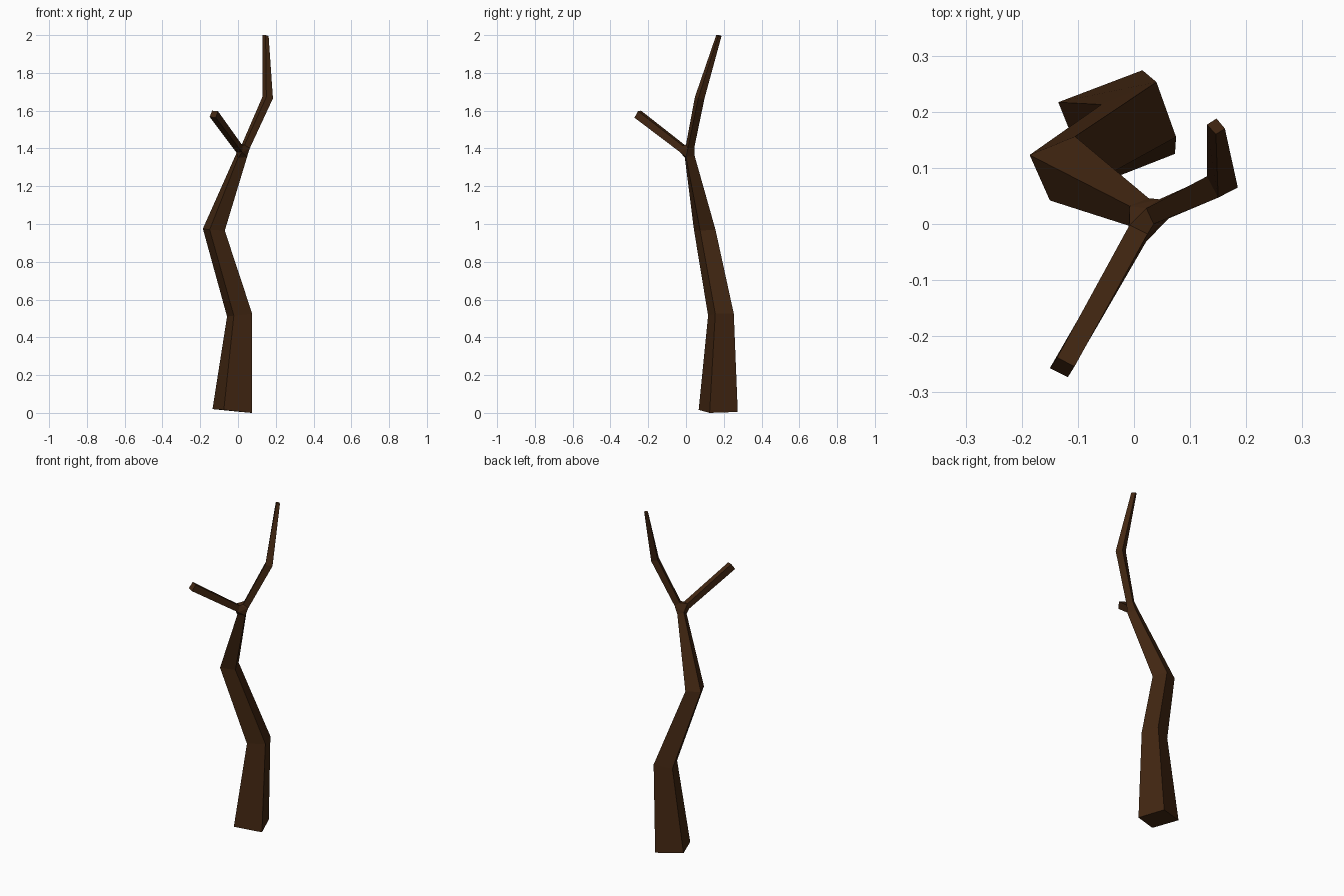
import bpy, bmesh

if "Cube" in bpy.data.objects:
    bpy.data.objects.remove(bpy.data.objects["Cube"])

bark = bpy.data.materials.new("bark")
bark.diffuse_color = (0.055, 0.02, 0.006, 1)
bark.use_nodes = True
bark.node_tree.nodes["Principled BSDF"].inputs["Base Color"].default_value = bark.diffuse_color
bm = bmesh.new()


def loft(rings, cap_start=False):
    """Square sections joined into a limb; returns first and last ring."""
    vs = [[bm.verts.new(p) for p in r] for r in rings]
    for a, b in zip(vs, vs[1:]):
        for i in range(4):
            j = (i + 1) % 4
            bm.faces.new((a[i], a[j], b[j], b[i]))
    cap = vs[0] if cap_start else vs[-1]
    bm.faces.new(cap)
    return vs[0], vs[-1]


# crooked trunk, from the foot to the fork
_, fork = loft([
    [(-.135, .217, .02), (.015, .274, .005), (.073, .125, 0), (-.075, .067, .016)],
    [(-.058, .213, .51), (.04, .253, .525), (.075, .155, .525), (-.022, .117, .515)],
    [(-.186, .123, .975), (-.105, .156, .97), (-.07, .075, .965), (-.15, .042, .97)],
    [(-.008, .032, 1.375), (.026, .046, 1.36), (.048, .0, 1.355), (.0, -.006, 1.35)],
], cap_start=True)

# tall upper branch
upper, _ = loft([
    [(.022, .028, 1.425), (.045, .044, 1.405), (.062, .01, 1.40), (.035, .0, 1.42)],
    [(.13, .085, 1.675), (.165, .098, 1.665), (.185, .065, 1.665), (.15, .047, 1.672)],
    [(.13, .177, 2.0), (.147, .188, 1.995), (.162, .17, 1.995), (.146, .16, 2.0)],
])

# short side branch
side, _ = loft([
    [(-.008, -.002, 1.415), (.024, -.018, 1.415), (.022, -.031, 1.38), (-.01, -.014, 1.38)],
    [(-.137, -.238, 1.6), (-.106, -.254, 1.597), (-.118, -.273, 1.563), (-.15, -.257, 1.567)],
])

# fork: hull between the three limb ends, left open where limbs attach
groups = [set(fork), set(upper), set(side)]
bmesh.ops.convex_hull(bm, input=[v for g in groups for v in g], use_existing_faces=False)
inner = [f for f in bm.faces if len(f.verts) == 3 and any(set(f.verts) <= g for g in groups)]
bmesh.ops.delete(bm, geom=inner, context='FACES_ONLY')
bmesh.ops.recalc_face_normals(bm, faces=bm.faces)

mesh = bpy.data.meshes.new("bare_tree")
bm.to_mesh(mesh)
bm.free()
mesh.materials.append(bark)
bpy.context.collection.objects.link(bpy.data.objects.new("bare_tree", mesh))
